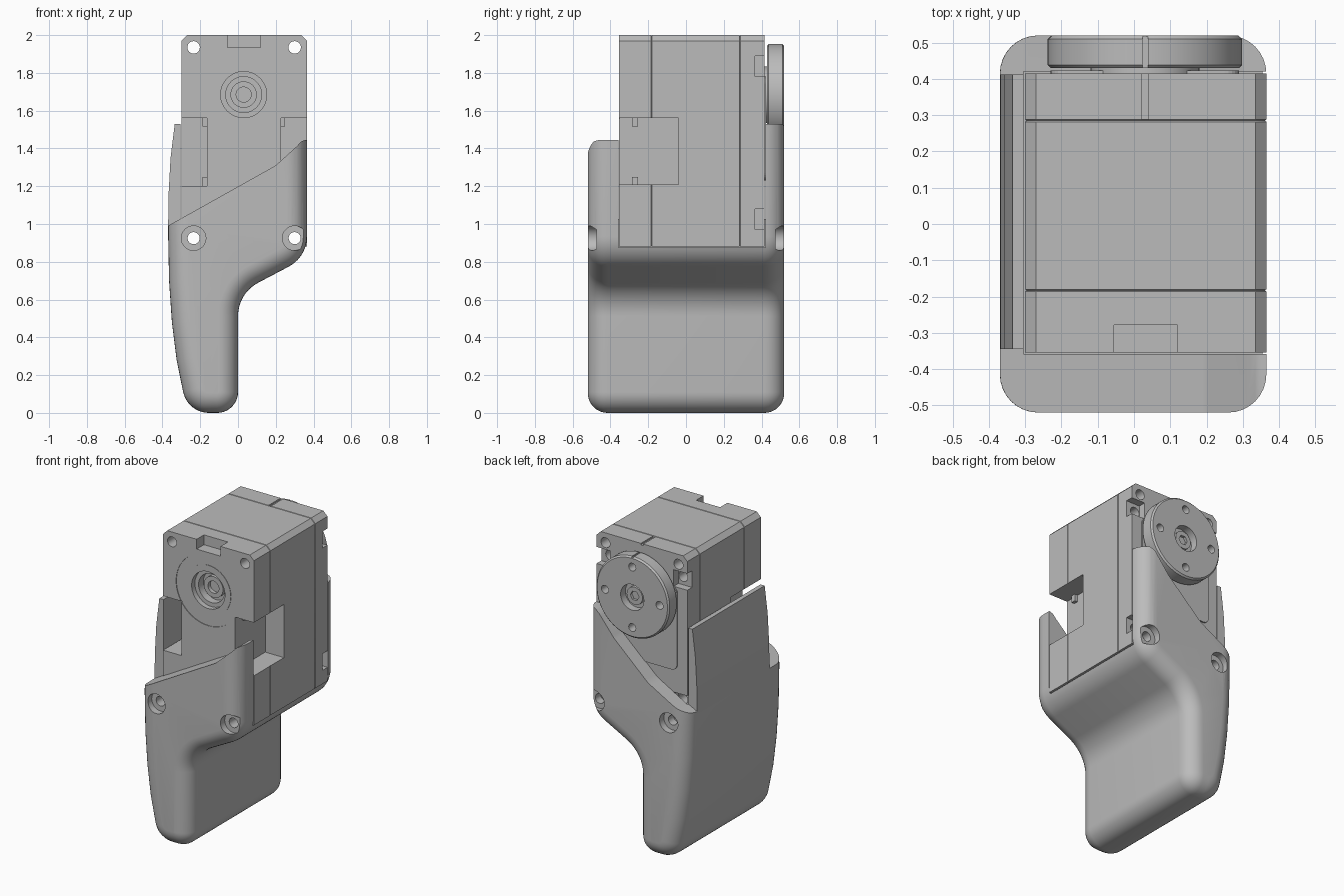
import bpy, bmesh
from math import sin, cos, pi, tan, radians
from mathutils import Vector

if "Cube" in bpy.data.objects:
    bpy.data.objects.remove(bpy.data.objects["Cube"])

grey = bpy.data.materials.new("plain_grey")
grey.use_nodes = True
grey.diffuse_color = (0.5, 0.5, 0.5, 1)
grey.node_tree.nodes["Principled BSDF"].inputs["Base Color"].default_value = (0.5, 0.5, 0.5, 1)


def inset(pts, d):
    """Move a counter-clockwise outline inwards by d."""
    out = []
    for i, p in enumerate(pts):
        a = (p - pts[i - 1]).normalized()
        b = (pts[(i + 1) % len(pts)] - p).normalized()
        n = Vector((-a.y - b.y, a.x + b.x)).normalized()
        out.append(p + n * d / max(0.3, n.dot(Vector((-a.y, a.x)))))
    return out


def loft(name, pts, slices):
    """Stack an (x, z) outline along y; each slice is (y, inset)."""
    bm = bmesh.new()
    pts = [Vector(p) for p in pts]
    rings = [[bm.verts.new((p.x, y, p.y)) for p in inset(pts, d)] for y, d in slices]
    n = len(pts)
    for r, s in zip(rings, rings[1:]):
        for i in range(n):
            j = (i + 1) % n
            bm.faces.new((r[i], r[j], s[j], s[i]))
    bm.faces.new(rings[0])
    bm.faces.new(rings[-1])
    bmesh.ops.recalc_face_normals(bm, faces=bm.faces)
    me = bpy.data.meshes.new(name)
    bm.to_mesh(me)
    bm.free()
    me.materials.append(grey)
    ob = bpy.data.objects.new(name, me)
    bpy.context.collection.objects.link(ob)
    return ob


def box(name, x0, x1, y0, y1, z0, z1):
    return loft(name, [(x0, z0), (x1, z0), (x1, z1), (x0, z1)], [(y0, 0), (y1, 0)])


def circle(x, z, r, n=48):
    return [(x + r * cos(2 * pi * i / n), z + r * sin(2 * pi * i / n)) for i in range(n)]


def rod(name, x, z, r, y0, y1, n=48):
    return loft(name, circle(x, z, r, n), [(y0, 0), (y1, 0)])


def rounded(corners, steps=10):
    """Outline from (x, z, radius) corners."""
    out = []
    for i, (x, z, r) in enumerate(corners):
        p = Vector((x, z))
        if not r:
            out.append(p)
            continue
        a = (Vector(corners[i - 1][:2]) - p).normalized()
        b = (Vector(corners[(i + 1) % len(corners)][:2]) - p).normalized()
        half = a.angle(b) / 2
        c = p + (a + b).normalized() * r / sin(half)
        s, e = p + a * r / tan(half) - c, p + b * r / tan(half) - c
        sweep = s.angle(e)
        for k in range(steps + 1):
            t = k / steps
            out.append(c + (s * sin((1 - t) * sweep) + e * sin(t * sweep)) / sin(sweep))
    return out


def cut(target, cutters):
    for c in cutters:
        c.hide_render = True
        m = target.modifiers.new("cut", 'BOOLEAN')
        m.operation, m.solver, m.object = 'DIFFERENCE', 'EXACT', c
        bpy.ops.object.select_all(action='DESELECT')
        bpy.context.view_layer.objects.active = target
        target.select_set(True)
        bpy.ops.object.modifier_apply(modifier=m.name)
        bpy.data.objects.remove(c)


def smooth(ob):
    bpy.ops.object.select_all(action='DESELECT')
    bpy.context.view_layer.objects.active = ob
    ob.select_set(True)
    bpy.ops.object.shade_smooth_by_angle(angle=radians(30))


HOLES_X = (-0.235, 0.30)
CX, CZ = 0.03, 1.685

# Finger-shaped bracket: side outline with rounded front and back rims
outline = rounded([(-0.29, 1.8, 0), (-0.335, 1.53, 0), (-0.357, 1.35, 0), (-0.368, 1.15, 0),
                   (-0.37, 0.95, 0), (-0.365, 0.7, 0), (-0.35, 0.48, 0), (-0.325, 0.28, 0),
                   (-0.268, 0, 0.14), (0, 0, 0.11), (0, 0.633, 0.2), (0.365, 0.825, 0.18),
                   (0.365, 1.8, 0)])
R = 0.105
rim = [(0.52 - R * (1 - sin(a)), R * (1 - cos(a))) for a in [k * pi / 16 for k in range(9)]]
slices = [(-y, d) for y, d in reversed(rim)] + rim
bracket = loft("finger_bracket", outline, slices)
front_open = rounded([(-0.6, 0.862, 0), (0.2, 1.31, 0.1), (0.31, 1.41, 0), (0.335, 1.437, 0),
                      (0.355, 1.445, 0), (0.6, 1.445, 0), (0.6, 3, 0), (-0.6, 3, 0)])
back_open = rounded([(-0.6, 0.88, 0), (-0.3, 1.03, 0), (-0.085, 1.15, 0.2), (0.165, 1.38, 0.2),
                     (0.27, 1.51, 0), (0.3, 1.53, 0), (0.6, 1.53, 0), (0.6, 3, 0), (-0.6, 3, 0)])
cutters = [box("cavity", -0.305, 1, -0.358, 0.42, 0.875, 3),
           box("top_trim", -1, 1, -1, 1, 1.53, 3),
           loft("front_trim", front_open, [(-1, 0), (-0.345, 0)]),
           loft("back_trim", back_open, [(0.412, 0), (1, 0)])]
for x in HOLES_X:
    cutters += [rod("screw_hole", x, 0.925, 0.032, -1, 1, 24),
                rod("front_bore", x, 0.925, 0.065, -1, -0.475, 32),
                rod("back_bore", x, 0.925, 0.065, 0.475, 1, 32)]
cut(bracket, cutters)
smooth(bracket)

# Motor case with shallow seams between its three sections
case = [(-0.30, 0.88), (0.365, 0.88), (0.365, 1.97), (0.335, 2), (-0.27, 2), (-0.30, 1.97)]
seams = [(-0.355, 0)]
for y in (-0.183, 0.285):
    seams += [(y - 0.003, 0), (y, 0.004), (y + 0.003, 0)]
body = loft("motor_case", case, seams + [(0.415, 0)])
cutters = [box("left_pocket", 0.228, 1, -1, -0.04, 1.208, 1.56),
           box("right_pocket", -1, -0.165, -1, -0.04, 1.2, 1.56),
           box("top_notch", -0.055, 0.12, -1, -0.278, 1.935, 3),
           box("index_groove", 0.022, 0.04, 0.288, 1, 1.99, 3),
           rod("dial_recess", CX, CZ, 0.235, -1, -0.351, 64),
           rod("shaft_recess", CX, CZ, 0.122, -1, -0.32),
           rod("shaft_bore", CX, CZ, 0.095, -1, -0.27)]
for x, x0, x1 in ((-0.235, -1, -0.2), (0.30, 0.265, 1)):
    for z in (0.925, 1.935):
        cutters.append(rod("case_hole", x, z, 0.033, -1, 1, 24))
    for z in (1.025, 1.835):
        cutters += [box("nut_pocket", x0, x1, 0.365, 1, z - 0.055, z + 0.055),
                    rod("nut_hole", x, z, 0.033, 0.28, 1, 24)]
cut(body, cutters)
smooth(body)

# Front shaft: raised collar and hollow pin
collar = rod("dial_collar", CX, CZ, 0.165, -0.354, -0.33, 64)
cut(collar, [rod("collar_bore", CX, CZ, 0.122, -1, 1)])
pin = rod("shaft_pin", CX, CZ, 0.07, -0.30, -0.26, 32)
cut(pin, [rod("pin_bore", CX, CZ, 0.04, -1, -0.275, 24)])
for ob in (collar, pin):
    smooth(ob)

# Connector ribs in the pockets
for side, x0, x1 in (("left", 0.22, 0.25), ("right", -0.187, -0.16)):
    for level, z0, z1 in (("lower", 1.2, 1.25), ("upper", 1.515, 1.565)):
        box(f"{side}_{level}_rib", x0, x1, -0.285, -0.255, z0, z1)

# Back cover plate and axle
plate = rounded([(-0.23, 1.23, 0.04), (0.29, 1.23, 0.04), (0.29, 1.78, 0.04), (-0.23, 1.78, 0.04)], 6)
loft("back_plate", plate, [(0.41, 0), (0.424, 0)])
smooth(rod("axle", CX, CZ, 0.15, 0.41, 0.44))

# Output horn disc
horn = loft("horn_disc", circle(CX, CZ, 0.268, 80),
            [(0.43, 0.008), (0.438, 0), (0.51, 0), (0.52, 0.01)])
cutters = [rod("horn_bore", CX, CZ, 0.085, 0.47, 1),
           box("horn_mark", 0.024, 0.038, 0.4, 1, 1.945, 3)]
for i in range(4):
    a = i * pi / 2
    cutters.append(rod("horn_hole", CX + 0.2 * cos(a), CZ + 0.2 * sin(a), 0.026, 0.45, 1, 24))
cut(horn, cutters)
smooth(horn)

# Screw head inside the horn
screw = rod("horn_screw", CX, CZ, 0.058, 0.46, 0.495, 32)
cut(screw, [rod("hex_socket", CX, CZ, 0.032, 0.478, 1, 6)])
smooth(screw)
